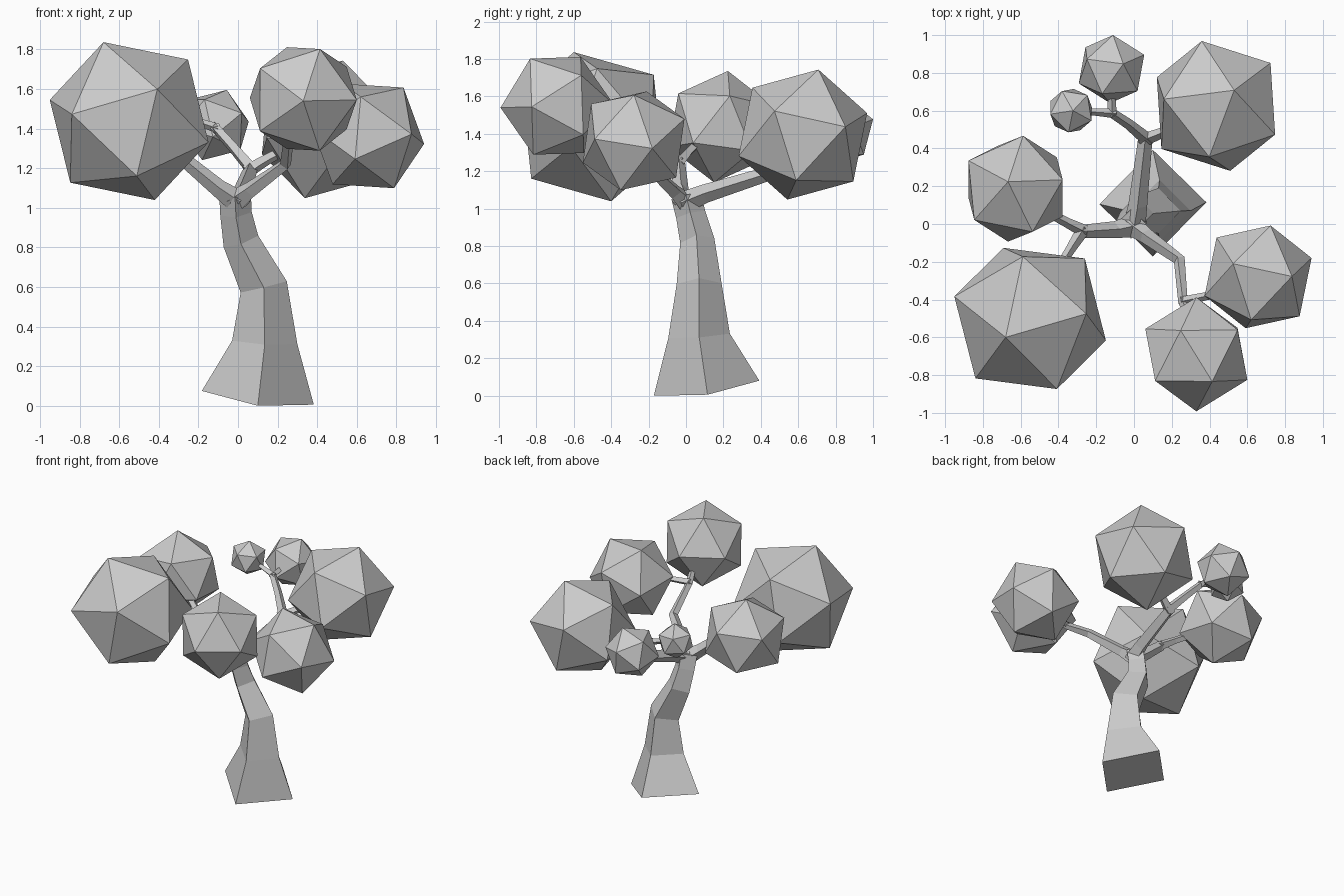
import bpy, bmesh, math
from mathutils import Vector, Matrix

if "Cube" in bpy.data.objects:
    bpy.data.objects.remove(bpy.data.objects["Cube"])


def finish(bm, name):
    bmesh.ops.recalc_face_normals(bm, faces=bm.faces)
    me = bpy.data.meshes.new(name)
    bm.to_mesh(me)
    bm.free()
    ob = bpy.data.objects.new(name, me)
    bpy.context.collection.objects.link(ob)
    return ob


def limb(name, path, ref):
    """Four-sided tapered tube; path entries are (x, y, z, radius)."""
    bm = bmesh.new()
    pts = [Vector(p[:3]) for p in path]
    rings = []
    for i, p in enumerate(pts):
        t = Vector((0, 0, 0))
        if i > 0:
            t += (p - pts[i - 1]).normalized()
        if i < len(pts) - 1:
            t += (pts[i + 1] - p).normalized()
        t.normalize()
        u = Vector(ref)
        u = (u - t * u.dot(t)).normalized()
        v = t.cross(u)
        rings.append([bm.verts.new(p + path[i][3] * d) for d in (u, v, -u, -v)])
    for a, b in zip(rings, rings[1:]):
        for k in range(4):
            n = (k + 1) % 4
            bm.faces.new((a[k], a[n], b[n], b[k]))
    bm.faces.new(rings[0])
    bm.faces.new(rings[-1])
    return finish(bm, name)


def frame(a, b):
    """Orthonormal frame from two directions."""
    a = Vector(a).normalized()
    b = Vector(b)
    b = (b - a * b.dot(a)).normalized()
    return Matrix((a, b, a.cross(b))).transposed()


def leaf_clump(name, center, radius, d1, d2):
    """Icosahedron with one corner along d1 and a neighbouring corner towards d2."""
    bm = bmesh.new()
    bmesh.ops.create_icosphere(bm, subdivisions=1, radius=1)
    bm.verts.ensure_lookup_table()
    v = bm.verts[0]
    w = v.link_edges[0].other_vert(v)
    rot = frame(d1, d2) @ frame(v.co, w.co).inverted()
    bm.transform(Matrix.Translation(center) @ rot.to_4x4() @ Matrix.Scale(radius, 4))
    return finish(bm, name)


# Trunk, flared at the foot and leaning
limb("trunk", [(.10, .11, .04, .285), (.135, .07, .32, .165), (.13, .07, .60, .12),
               (.015, .06, .83, .092), (-.01, .025, .97, .08), (-.015, .0, 1.07, .08)], (1, 0, 0))

# Branches and twigs
Z = (0, 0, 1)
branches = {
    "left_branch": [(0, -.01, 1.03, .06), (-.10, -.03, 1.10, .045), (-.28, -.04, 1.25, .035)],
    "left_front_twig": [(-.27, -.03, 1.24, .035), (-.34, -.14, 1.31, .026), (-.42, -.27, 1.36, .024)],
    "left_back_twig": [(-.26, -.04, 1.24, .035), (-.36, .01, 1.30, .026), (-.47, .07, 1.36, .024)],
    "back_branch": [(0, -.02, 1.03, .06), (.02, .10, 1.08, .05), (.06, .45, 1.19, .038)],
    "back_right_twig": [(.04, .44, 1.18, .036), (.14, .48, 1.24, .028), (.25, .53, 1.30, .024)],
    "back_left_twig": [(.08, .44, 1.18, .036), (-.03, .53, 1.31, .028), (-.12, .59, 1.41, .025)],
    "back_end_twig": [(-.115, .57, 1.40, .025), (-.12, .72, 1.42, .018)],
    "back_side_twig": [(-.10, .585, 1.40, .025), (-.25, .595, 1.45, .016)],
    "right_branch": [(-.02, .0, 1.03, .06), (.06, -.06, 1.09, .042), (.24, -.19, 1.22, .032),
                     (.26, -.42, 1.38, .025)],
    "right_front_twig": [(.255, -.40, 1.37, .025), (.30, -.52, 1.45, .02)],
    "right_side_twig": [(.25, -.41, 1.38, .025), (.44, -.37, 1.38, .02)],
}
for name, path in branches.items():
    limb(name, path, Z)

# Leaf clumps
leaf_clump("front_left_leaves", (-.55, -.50, 1.438), .431, (-.13, -.10, .40), (.30, .026, .308))
leaf_clump("left_leaves", (-.627, .187, 1.438), .303, (-.04, .037, .30), (.04, .28, .107))
leaf_clump("back_right_leaves", (.434, .625, 1.396), .37, (.096, .083, .347), (-.074, .343, .118))
leaf_clump("back_leaves", (-.119, .82, 1.418), .19, (.008, .18, .06), (.177, .082, .02))
leaf_clump("small_back_leaves", (-.333, .60, 1.475), .13, (.01, 0, .13), (-.05, .107, .06))
leaf_clump("right_leaves", (.657, -.28, 1.363), .303, (.066, .272, .117), (.284, .09, -.046))
leaf_clump("front_right_leaves", (.33, -.69, 1.55), .302, (0, -.30, -.01), (.263, -.13, -.005))
